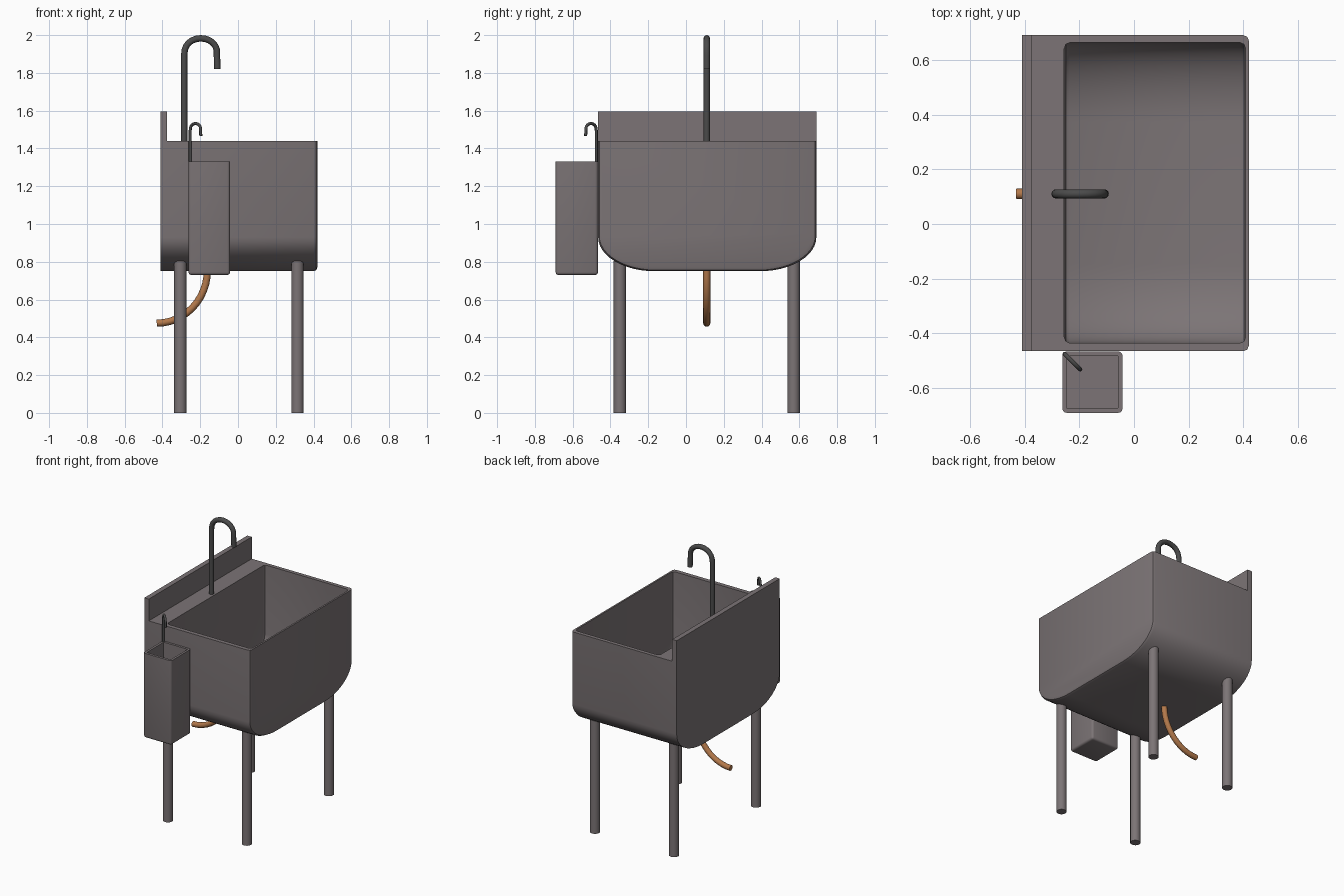
import bpy, bmesh
from math import sin, cos, pi

if "Cube" in bpy.data.objects:
    bpy.data.objects.remove(bpy.data.objects["Cube"])


def material(name, rgb):
    m = bpy.data.materials.new(name)
    m.diffuse_color = (*rgb, 1)
    m.use_nodes = True
    m.node_tree.nodes["Principled BSDF"].inputs["Base Color"].default_value = m.diffuse_color
    return m


STEEL = material("steel", (0.2, 0.175, 0.18))
DARK = material("dark_metal", (0.07, 0.07, 0.07))
COPPER = material("copper", (0.45, 0.19, 0.07))


def finish(bm, name, mat):
    bmesh.ops.recalc_face_normals(bm, faces=bm.faces)
    me = bpy.data.meshes.new(name)
    bm.to_mesh(me)
    bm.free()
    ob = bpy.data.objects.new(name, me)
    bpy.context.collection.objects.link(ob)
    me.materials.append(mat)
    return ob


def activate(ob):
    bpy.ops.object.select_all(action='DESELECT')
    ob.select_set(True)
    bpy.context.view_layer.objects.active = ob


def smooth(ob):
    activate(ob)
    bpy.ops.object.shade_smooth_by_angle(angle=0.6)


def box(name, lo, hi, mat=STEEL):
    bm = bmesh.new()
    bmesh.ops.create_cube(bm, size=1)
    for v in bm.verts:
        v.co = [(a + b) / 2 + c * (b - a) for a, b, c in zip(lo, hi, v.co)]
    return finish(bm, name, mat)


def trough(name, y0, y1, zb, zt, ry, rz, sections):
    """Solid with a U-shaped cross-section, lofted along x through (x, inset) sections."""
    bm = bmesh.new()
    rings = []
    n = 12
    for x, i in sections:
        pts = [(y0 + i, zt)]
        for k in range(n + 1):
            a = pi / 2 * k / n
            pts.append((y0 + i + ry * (1 - cos(a)), zb + i + rz * (1 - sin(a))))
        pts += [(y0 + y1 - y, z) for y, z in reversed(pts)]
        rings.append([bm.verts.new((x, y, z)) for y, z in pts])
    for r, s in zip(rings, rings[1:]):
        for k in range(len(r)):
            j = (k + 1) % len(r)
            bm.faces.new((r[k], r[j], s[j], s[k]))
    bm.faces.new(rings[0])
    bm.faces.new(rings[-1])
    return finish(bm, name, STEEL)


def carve(ob, cutter):
    mod = ob.modifiers.new("hollow", 'BOOLEAN')
    mod.operation, mod.solver, mod.object = 'DIFFERENCE', 'EXACT', cutter
    activate(ob)
    bpy.ops.object.modifier_apply(modifier=mod.name)
    bpy.data.objects.remove(cutter)


def tube(name, path, radius, mat):
    cu = bpy.data.curves.new(name, 'CURVE')
    cu.dimensions = '3D'
    cu.bevel_depth, cu.bevel_resolution, cu.use_fill_caps = radius, 4, True
    sp = cu.splines.new('POLY')
    sp.points.add(len(path) - 1)
    for p, co in zip(sp.points, path):
        p.co = (*co, 1)
    ob = bpy.data.objects.new(name, cu)
    bpy.context.collection.objects.link(ob)
    cu.materials.append(mat)
    activate(ob)
    bpy.ops.object.convert(target='MESH')
    smooth(bpy.context.object)


# Basin with rounded bottom, hollowed from the top
basin = trough("basin", -0.465, 0.69, 0.75, 1.44, 0.3, 0.18,
               [(-0.41, 0), (0.40, 0), (0.414, 0.006), (0.42, 0.02)])
cavity = trough("cavity", -0.435, 0.663, 0.78, 1.6, 0.29, 0.17,
                [(-0.255, 0.022), (-0.249, 0.006), (-0.235, 0),
                 (0.388, 0), (0.402, 0.006), (0.408, 0.022)])
carve(basin, cavity)
smooth(basin)

# Backsplash
box("backsplash", (-0.41, -0.465, 1.435), (-0.375, 0.69, 1.595))

# Side bin, hollow and open at the top
bin_ob = box("side_bin", (-0.262, -0.69, 0.73), (-0.042, -0.466, 1.33))
bm = bmesh.new()
bm.from_mesh(bin_ob.data)
edges = [e for e in bm.edges if min(v.co.z for v in e.verts) < 1]
bmesh.ops.bevel(bm, geom=edges, offset=0.015, segments=3, profile=0.5, affect='EDGES')
bm.to_mesh(bin_ob.data)
bm.free()
carve(bin_ob, box("bin_cavity", (-0.246, -0.672, 0.75), (-0.058, -0.482, 1.5)))
smooth(bin_ob)

# Four legs
for side, x in (("back", -0.305), ("front", 0.315)):
    for end, y in (("left", -0.35), ("right", 0.57)):
        bm = bmesh.new()
        bmesh.ops.create_cone(bm, cap_ends=True, segments=24,
                              radius1=0.033, radius2=0.033, depth=0.805)
        bmesh.ops.translate(bm, verts=bm.verts, vec=(x, y, 0.4025))
        smooth(finish(bm, f"{side}_{end}_leg", STEEL))

# Gooseneck shape: (reach, height above base)
def gooseneck(reach, base, spring, top, tip):
    pts = [(0, base), (0, spring)]
    n, half = 12, reach * 0.5
    for k in range(1, n):
        a = pi * k / n
        pts.append((half * (1 - cos(a)), spring + (top - spring) * sin(a) ** 0.8))
    return pts + [(reach * 0.985, spring), (reach, tip)]


# Main faucet and small diagonal faucet
tube("main_faucet", [(-0.285 + u, 0.11, z)
                     for u, z in gooseneck(0.176, 1.43, 1.89, 1.983, 1.82)], 0.017, DARK)
tube("small_faucet", [(-0.253 + 0.7 * u, -0.475 - 0.7 * u, z)
                      for u, z in gooseneck(0.08, 1.32, 1.495, 1.532, 1.467)], 0.008, DARK)

# Drain hose sweeping to the back
tube("drain_hose", [(-0.43 + 0.268 * cos(a), 0.11, 0.755 - 0.28 * sin(a))
                    for a in (pi / 2 * k / 12 for k in range(13))], 0.019, COPPER)
